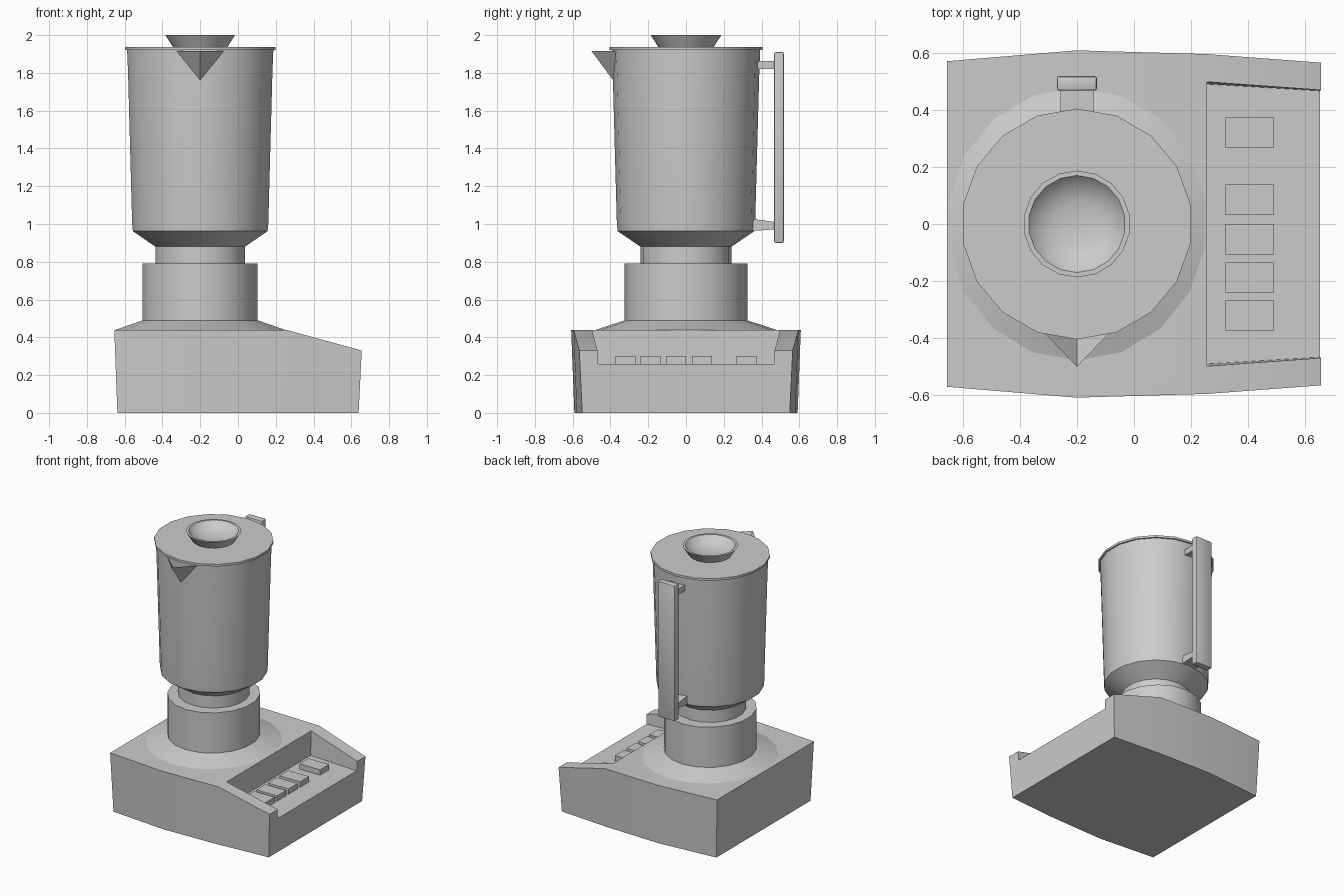
import bpy, bmesh, math
from mathutils import Vector

if "Cube" in bpy.data.objects:
    bpy.data.objects.remove(bpy.data.objects["Cube"])

CX = -0.2  # jar axis


def finish(name, bm, angle=35, normals=True):
    bmesh.ops.remove_doubles(bm, verts=bm.verts, dist=0.0005)
    if normals:
        bmesh.ops.recalc_face_normals(bm, faces=bm.faces)
    mesh = bpy.data.meshes.new(name)
    bm.to_mesh(mesh)
    bm.free()
    ob = bpy.data.objects.new(name, mesh)
    bpy.context.collection.objects.link(ob)
    smooth(ob, angle)
    return ob


def smooth(ob, angle):
    bpy.ops.object.select_all(action='DESELECT')
    ob.select_set(True)
    bpy.context.view_layer.objects.active = ob
    bpy.ops.object.shade_smooth_by_angle(angle=math.radians(angle))


def loft(bm, loops):
    """Closed skin through equal-length loops, capped at both ends."""
    rings = [[bm.verts.new(p) for p in loop] for loop in loops]
    for a, b in zip(rings, rings[1:]):
        n = len(a)
        for i in range(n):
            bm.faces.new((a[i], a[(i + 1) % n], b[(i + 1) % n], b[i]))
    return rings


def lathe(name, profile, sides=18, sy=1.0, angle=35):
    bm = bmesh.new()
    rings = loft(bm, [[(CX + r * math.cos(t), sy * r * math.sin(t), z)
                       for t in (math.pi / 2 + math.tau * i / sides for i in range(sides))]
                      for r, z in profile])
    bm.faces.new(rings[0])
    bm.faces.new(rings[-1])
    return finish(name, bm, angle)


def box(name, x, y, z, bevel=0.0):
    bm = bmesh.new()
    bmesh.ops.create_cube(bm, size=1)
    for v in bm.verts:
        v.co = Vector([(lo + hi) / 2 + c * (hi - lo) for c, (lo, hi) in zip(v.co, (x, y, z))])
    if bevel:
        bmesh.ops.bevel(bm, geom=bm.edges[:], offset=bevel, segments=2, affect='EDGES', profile=0.5)
    return finish(name, bm)


# base: bowed sides, top sloping down toward the control end
stations = [(-0.655, 0.57, 0.44), (CX, 0.608, 0.44), (0.255, 0.595, 0.44), (0.655, 0.565, 0.33)]
outline = [(x, -w, z) for x, w, z in stations] + [(x, w, z) for x, w, z in reversed(stations)]
bm = bmesh.new()
bottom, top = loft(bm, [[(x * 0.975, y * 0.972, 0) for x, y, z in outline], outline])
bm.faces.new(bottom)
for i in range(3):
    bm.faces.new((top[i], top[i + 1], top[6 - i], top[7 - i]))
base = finish("base", bm)

# recessed control panel, open at the right end
bm = bmesh.new()
lo, hi = loft(bm, [[(0.255, -0.49, 0.26), (0.755, -0.46, 0.26), (0.755, 0.46, 0.26), (0.255, 0.49, 0.26)],
                   [(0.255, -0.505, 0.6), (0.755, -0.475, 0.6), (0.755, 0.475, 0.6), (0.255, 0.505, 0.6)]])
bm.faces.new(lo)
bm.faces.new(hi)
cutter = finish("panel_cutter", bm)
cutter.hide_render = True
mod = base.modifiers.new("panel", 'BOOLEAN')
mod.operation = 'DIFFERENCE'
mod.object = cutter
bpy.context.view_layer.objects.active = base
bpy.ops.object.modifier_apply(modifier=mod.name)
bpy.data.objects.remove(cutter)
smooth(base, 35)

# push buttons
for i, y in enumerate((-0.32, -0.187, -0.053, 0.085, 0.32)):
    box(f"button_{i + 1}", (0.32, 0.49), (y - 0.053, y + 0.053), (0.25, 0.30))

# motor neck with flared foot
lathe("motor_neck", [(0.455, 0.43), (0.455, 0.44), (0.309, 0.49), (0.309, 0.79)], sy=1.05)

# jar with collar
lathe("jar", [(0.241, 0.78), (0.241, 0.88), (0.362, 0.962), (0.366, 1.0),
              (0.388, 1.8), (0.393, 1.92)])

# lid and hollow filler cap
lathe("lid", [(0.404, 1.92), (0.404, 1.936)])
lathe("filler_cap", [(0.142, 1.93), (0.187, 2.0), (0.17, 2.0), (0.14, 1.965), (0.08, 1.945), (0.02, 1.94)])

# open pouring spout
bm = bmesh.new()
tip, left, right, low = [bm.verts.new(p) for p in
                         ((CX, -0.5, 1.915), (CX - 0.13, -0.365, 1.915),
                          (CX + 0.13, -0.365, 1.915), (CX, -0.385, 1.76))]
bm.faces.new((tip, left, low))
bm.faces.new((tip, low, right))
finish("spout", bm, normals=False)

# handle grip and its two brackets
box("handle_grip", (CX - 0.07, CX + 0.07), (0.467, 0.518), (0.9, 1.91), 0.008)
box("handle_bracket_top", (CX - 0.058, CX + 0.058), (0.36, 0.48), (1.82, 1.862))
bm = bmesh.new()
a, b = loft(bm, [[(CX + s * 0.058, y, z) for y, z in ((0.33, 0.962), (0.475, 0.972), (0.475, 1.01), (0.33, 1.03))]
                 for s in (-1, 1)])
bm.faces.new(a)
bm.faces.new(b)
finish("handle_bracket_bottom", bm)
